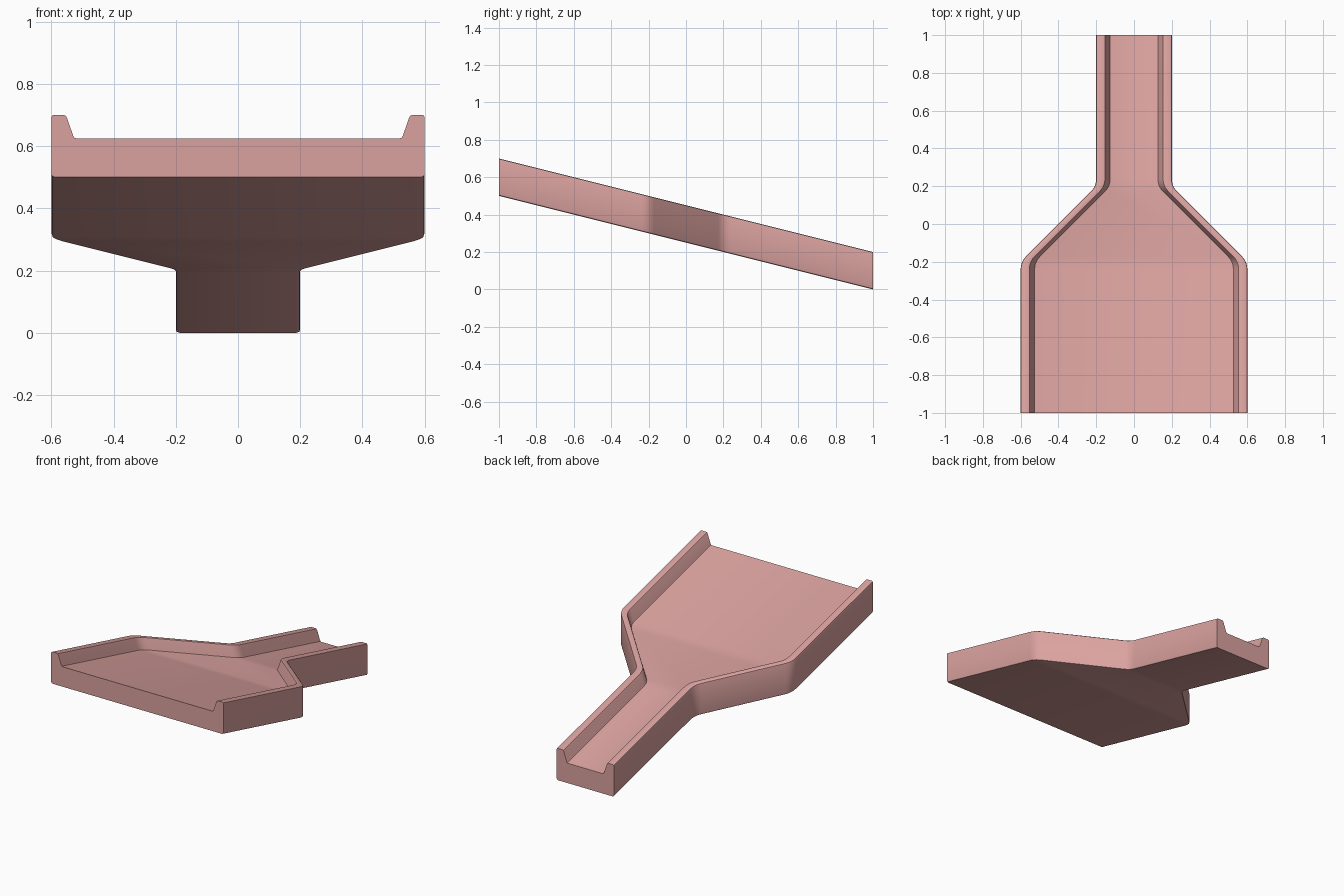
import bpy
import bmesh
from mathutils import Vector

cube = bpy.data.objects.get("Cube")
if cube:
    bpy.data.objects.remove(cube, do_unlink=True)

# One clay-pink colour
pink = bpy.data.materials.new("clay_pink")
pink.use_nodes = True
colour = (0.70, 0.36, 0.345, 1)
pink.diffuse_color = colour
pink.node_tree.nodes["Principled BSDF"].inputs["Base Color"].default_value = colour

# Half of the channel section: inset from the outer wall, height above the base
SECTION = [(0.012, 0.0), (0.003, 0.003), (0, 0.012),
           (0, 0.19), (0.002, 0.197), (0.008, 0.2),
           (0.04, 0.2), (0.046, 0.198), (0.05, 0.192),
           (0.07, 0.134), (0.074, 0.127), (0.08, 0.125)]


def rounded_path(points, reach=0.04, steps=5):
    """Round the inner corners of a polyline with short curves."""
    pts = [Vector(p) for p in points]
    path = [pts[0]]
    for a, b, c in zip(pts, pts[1:], pts[2:]):
        start = b + (a - b).normalized() * reach
        end = b + (c - b).normalized() * reach
        for i in range(steps + 1):
            t = i / steps
            path.append(start * (1 - t) ** 2 + b * 2 * t * (1 - t) + end * t * t)
    return path + [pts[-1]]


# Outer wall seen from above: wide intake, funnel, narrow spout
outline = rounded_path([(0.6, -1), (0.6, -0.2), (0.2, 0.2), (0.2, 1)])

# Loft the mirrored section along the sloping outline
bm = bmesh.new()
rings = []
for half_width, y in outline:
    base = 0.25 * (1 - y)
    right = [(half_width - d, y, base + h) for d, h in SECTION]
    left = [(-x, yy, z) for x, yy, z in reversed(right)]
    rings.append([bm.verts.new(p) for p in right + left])

count = len(rings[0])
for r, s in zip(rings, rings[1:]):
    for i in range(count):
        j = (i + 1) % count
        bm.faces.new((r[i], r[j], s[j], s[i]))

# Flat open ends of the channel
bm.faces.new(rings[0])
bm.faces.new(rings[-1])
bmesh.ops.recalc_face_normals(bm, faces=bm.faces)

mesh = bpy.data.meshes.new("funnel_chute")
bm.to_mesh(mesh)
bm.free()
mesh.materials.append(pink)
chute = bpy.data.objects.new("funnel_chute", mesh)
bpy.context.collection.objects.link(chute)
bpy.context.view_layer.objects.active = chute
chute.select_set(True)
bpy.ops.object.shade_smooth_by_angle(angle=0.6)
